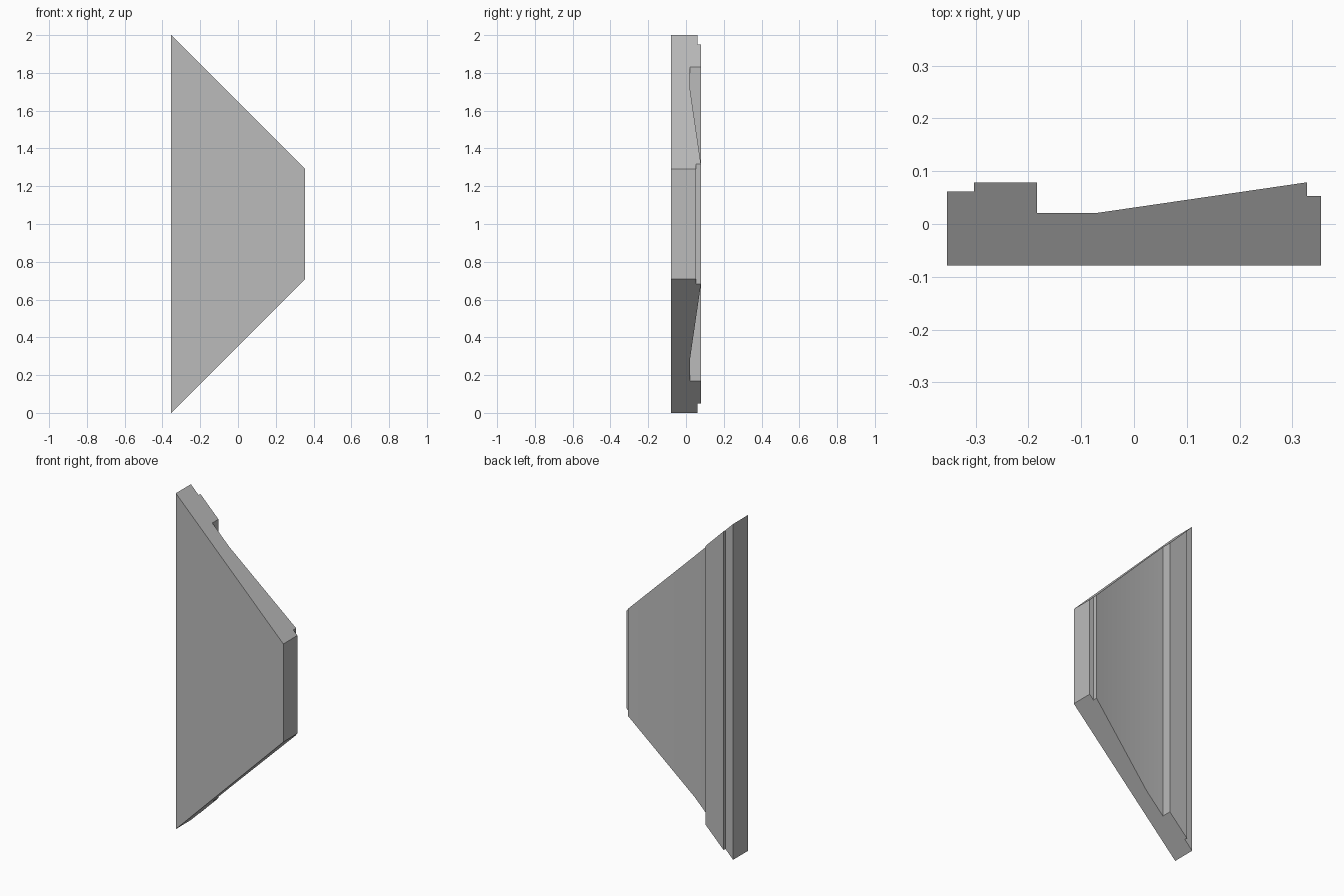
import bpy
import bmesh

cube = bpy.data.objects.get("Cube")
if cube:
    bpy.data.objects.remove(cube, do_unlink=True)

# Plain grey finish
grey = bpy.data.materials.new("plain_grey")
grey.use_nodes = True
colour = (0.5, 0.5, 0.5, 1)
grey.diffuse_color = colour
grey.node_tree.nodes["Principled BSDF"].inputs["Base Color"].default_value = colour

# Moulding cross-section (x, y), counter-clockwise from the flat front
profile = [
    (-0.354, -0.079), (0.354, -0.079),
    (0.354, 0.053), (0.328, 0.053), (0.328, 0.079),   # thin outer lip
    (-0.07, 0.021), (-0.184, 0.021),                  # slope and channel
    (-0.184, 0.079), (-0.303, 0.079),                 # raised band
    (-0.303, 0.062), (-0.354, 0.062),                 # stepped long edge
]


def half_length(x):
    """Both ends are mitred at 45 degrees about the middle height."""
    return 0.646 - x


# Mitred moulding: the profile run between its two slanted ends
bm = bmesh.new()
bottom = [bm.verts.new((x, y, 1 - half_length(x))) for x, y in profile]
top = [bm.verts.new((x, y, 1 + half_length(x))) for x, y in profile]
bm.faces.new(bottom[::-1])
bm.faces.new(top)
count = len(profile)
for i in range(count):
    j = (i + 1) % count
    bm.faces.new((bottom[i], bottom[j], top[j], top[i]))
bmesh.ops.recalc_face_normals(bm, faces=bm.faces)

mesh = bpy.data.meshes.new("mitred_moulding")
bm.to_mesh(mesh)
bm.free()
mesh.materials.append(grey)
moulding = bpy.data.objects.new("mitred_moulding", mesh)
bpy.context.collection.objects.link(moulding)

# Soft blend from channel to slope, sharp corners elsewhere
bpy.ops.object.select_all(action="DESELECT")
moulding.select_set(True)
bpy.context.view_layer.objects.active = moulding
bpy.ops.object.shade_smooth_by_angle(angle=0.52)
